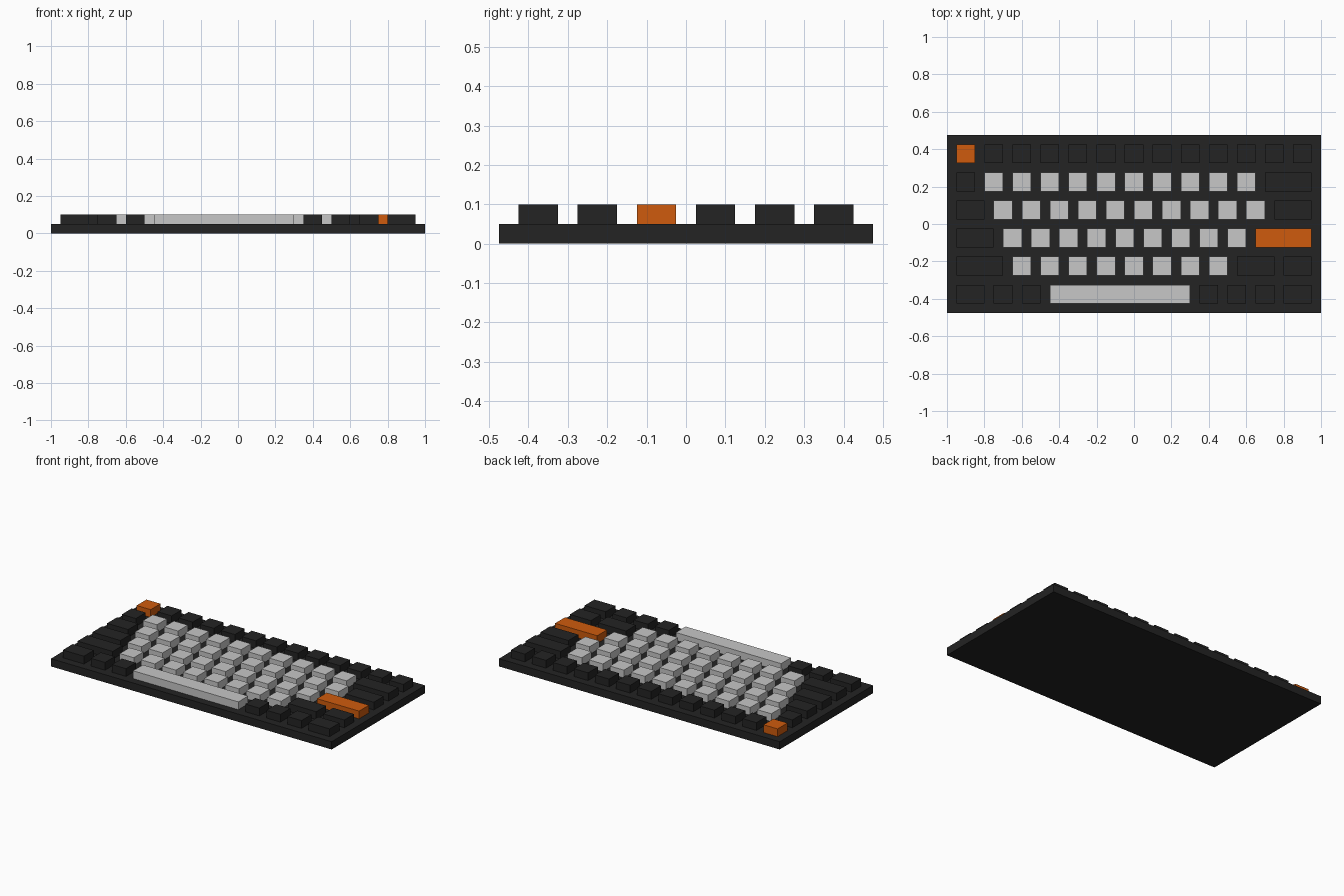
import bpy, bmesh
from mathutils import Matrix, Vector

if "Cube" in bpy.data.objects:
    bpy.data.objects.remove(bpy.data.objects["Cube"])


def material(name, rgb):
    m = bpy.data.materials.new(name)
    m.diffuse_color = (*rgb, 1)
    m.use_nodes = True
    m.node_tree.nodes["Principled BSDF"].inputs["Base Color"].default_value = m.diffuse_color
    return m


DARK = material("charcoal", (0.017, 0.017, 0.017))
LIGHT = material("light_grey", (0.57, 0.57, 0.57))
ORANGE = material("orange", (0.62, 0.105, 0.004))


def box(name, x0, x1, y0, y1, z0, z1, mat):
    bm = bmesh.new()
    bmesh.ops.create_cube(bm, size=1, matrix=Matrix.Diagonal((x1 - x0, y1 - y0, z1 - z0, 1)))
    me = bpy.data.meshes.new(name)
    bm.to_mesh(me)
    bm.free()
    me.materials.append(mat)
    ob = bpy.data.objects.new(name, me)
    ob.location = Vector((x0 + x1, y0 + y1, z0 + z1)) / 2
    bpy.context.collection.objects.link(ob)
    return ob


# Flat case
box("case", -1, 1, -0.475, 0.475, 0, 0.05, DARK)

# Key rows from back to front: (name, key width, material, count)
GAP, DEPTH, PITCH = 0.05, 0.10, 0.15
rows = [
    [("escape_key", 0.10, ORANGE, 1), ("function_key", 0.10, DARK, 12)],
    [("corner_key", 0.10, DARK, 1), ("number_key", 0.10, LIGHT, 10), ("backspace_key", 0.25, DARK, 1)],
    [("tab_key", 0.15, DARK, 1), ("upper_letter_key", 0.10, LIGHT, 10), ("slash_key", 0.20, DARK, 1)],
    [("caps_key", 0.20, DARK, 1), ("home_letter_key", 0.10, LIGHT, 9), ("enter_key", 0.30, ORANGE, 1)],
    [("left_shift_key", 0.25, DARK, 1), ("lower_letter_key", 0.10, LIGHT, 8),
     ("right_shift_key", 0.20, DARK, 1), ("end_key", 0.15, DARK, 1)],
    [("control_key", 0.15, DARK, 1), ("left_modifier_key", 0.10, DARK, 2), ("space_bar", 0.75, LIGHT, 1),
     ("right_modifier_key", 0.10, DARK, 3), ("right_corner_key", 0.15, DARK, 1)],
]
for r, row in enumerate(rows):
    y = 0.375 - r * PITCH
    x = -0.95
    for name, width, mat, count in row:
        for i in range(count):
            label = name if count == 1 else f"{name}_{i + 1}"
            box(label, x, x + width, y - DEPTH / 2, y + DEPTH / 2, 0.05, 0.10, mat)
            x += width + GAP
